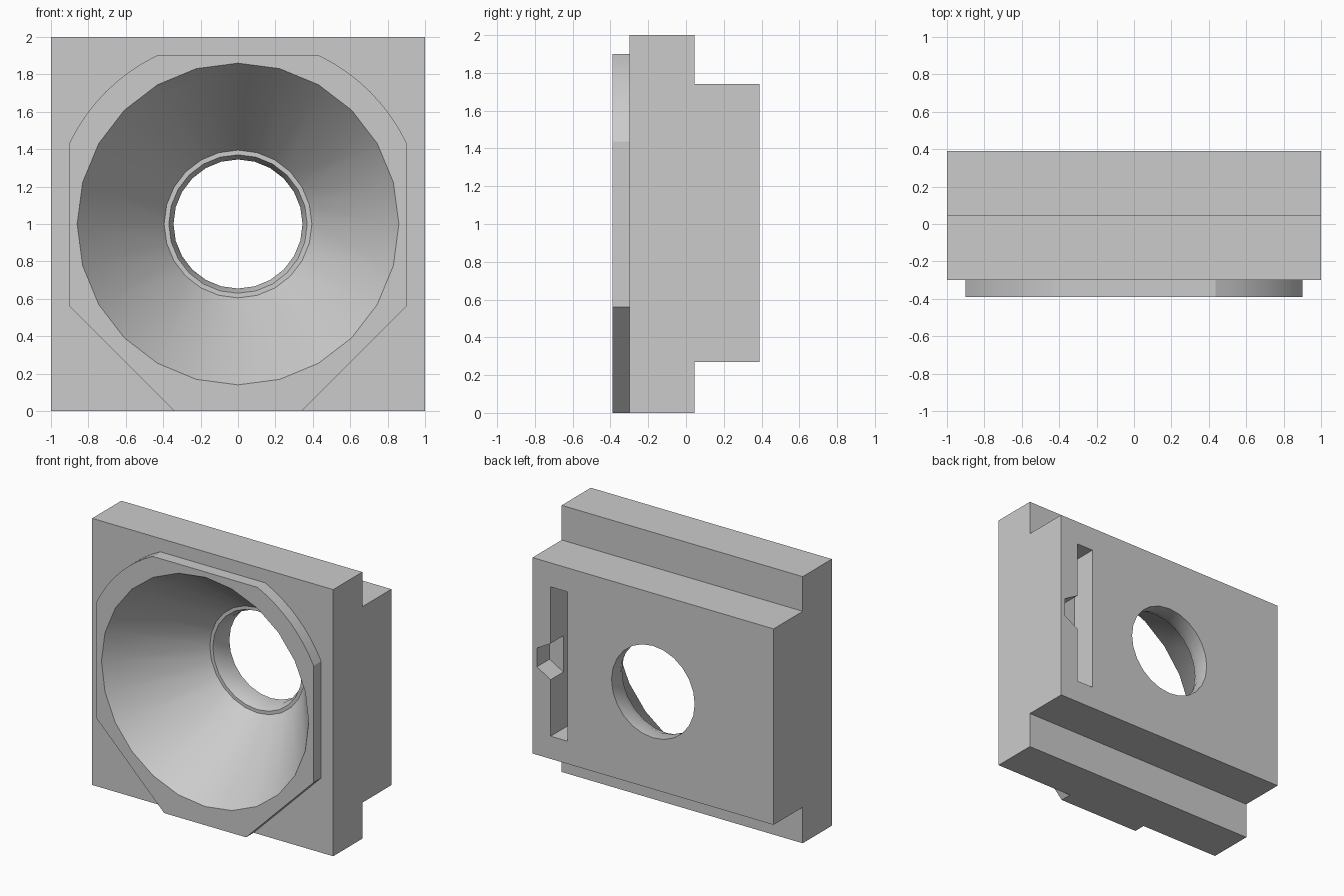
import bpy, bmesh, math
from mathutils import Matrix, Vector

cube = bpy.data.objects.get("Cube")
if cube:
    bpy.data.objects.remove(cube, do_unlink=True)

grey = bpy.data.materials.new("light_grey")
grey.use_nodes = True
colour = (0.6, 0.6, 0.6, 1)
grey.diffuse_color = colour
grey.node_tree.nodes["Principled BSDF"].inputs["Base Color"].default_value = colour


def finish(name, bm):
    bmesh.ops.recalc_face_normals(bm, faces=bm.faces)
    mesh = bpy.data.meshes.new(name)
    bm.to_mesh(mesh)
    bm.free()
    mesh.materials.append(grey)
    obj = bpy.data.objects.new(name, mesh)
    bpy.context.collection.objects.link(obj)
    return obj


def prism(name, points, move):
    """Extrude a closed outline along a vector."""
    bm = bmesh.new()
    face = bm.faces.new([bm.verts.new(p) for p in points])
    extruded = bmesh.ops.extrude_face_region(bm, geom=[face])["geom"]
    verts = [v for v in extruded if isinstance(v, bmesh.types.BMVert)]
    bmesh.ops.translate(bm, verts=verts, vec=move)
    return finish(name, bm)


def lathe(name, profile, centre, sides):
    """Turn (radius, y) points into a capped solid about a y axis."""
    bm = bmesh.new()
    rings = []
    for r, y in profile:
        angles = [2 * math.pi * i / sides for i in range(sides)]
        rings.append([bm.verts.new((centre[0] + r * math.sin(a), y,
                                    centre[1] + r * math.cos(a))) for a in angles])
    for a, b in zip(rings, rings[1:]):
        for i in range(sides):
            j = (i + 1) % sides
            bm.faces.new((a[i], a[j], b[j], b[i]))
    bm.faces.new(rings[0])
    bm.faces.new(rings[-1])
    return finish(name, bm)


def cut(obj, cutter):
    mod = obj.modifiers.new("cut", "BOOLEAN")
    mod.operation = "DIFFERENCE"
    mod.solver = "EXACT"
    mod.object = cutter
    bpy.context.view_layer.objects.active = obj
    bpy.ops.object.modifier_apply(modifier=mod.name)


# Stepped body: wide front plate with a shorter block behind
FRONT, PLATE, STEP, BACK = -0.39, -0.30, 0.045, 0.39
section = [(PLATE, 0), (STEP, 0), (STEP, 0.27), (BACK, 0.27),
           (BACK, 1.74), (STEP, 1.74), (STEP, 2), (PLATE, 2)]
body = prism("body", [(-1, y, z) for y, z in section], (2, 0, 0))

# Raised collar: rounded upper corners, chamfered lower corners
half = [(0.34, 0), (0.9, 0.56)]
low = math.acos(0.9)
high = math.asin(0.9)
for i in range(9):
    a = low + (high - low) * i / 8
    half.append((math.cos(a), 1 + math.sin(a)))
outline = half + [(-x, z) for x, z in reversed(half)]
collar = prism("front_collar", [(x, FRONT, z) for x, z in outline],
               (0, PLATE - FRONT, 0))

# Funnel opening with a small ledge and a through hole
funnel = lathe("funnel_cutter", [(0.875, FRONT - 0.02), (0.395, 0.23), (0.37, 0.23),
                                 (0.345, 0.29), (0.345, BACK + 0.05)], (0, 1), 24)
cut(body, funnel)
cut(collar, funnel)

# Vertical slot and its entry hole in the back face
slot = prism("slot_cutter", [(x, BACK + 0.05, z) for x, z in
                             ((0.71, 0.44), (0.85, 0.44), (0.85, 1.56), (0.71, 1.56))],
             (0, -0.25, 0))
entry = lathe("entry_cutter", [(0.14, BACK + 0.05), (0.14, BACK - 0.15)], (0.843, 1), 6)
cut(body, slot)
cut(body, entry)

for cutter in (funnel, slot, entry):
    bpy.data.objects.remove(cutter, do_unlink=True)

# Smooth curved walls, sharp corners
for obj in (body, collar):
    bpy.ops.object.select_all(action="DESELECT")
    obj.select_set(True)
    bpy.context.view_layer.objects.active = obj
    bpy.ops.object.shade_smooth_by_angle(angle=math.radians(25))
